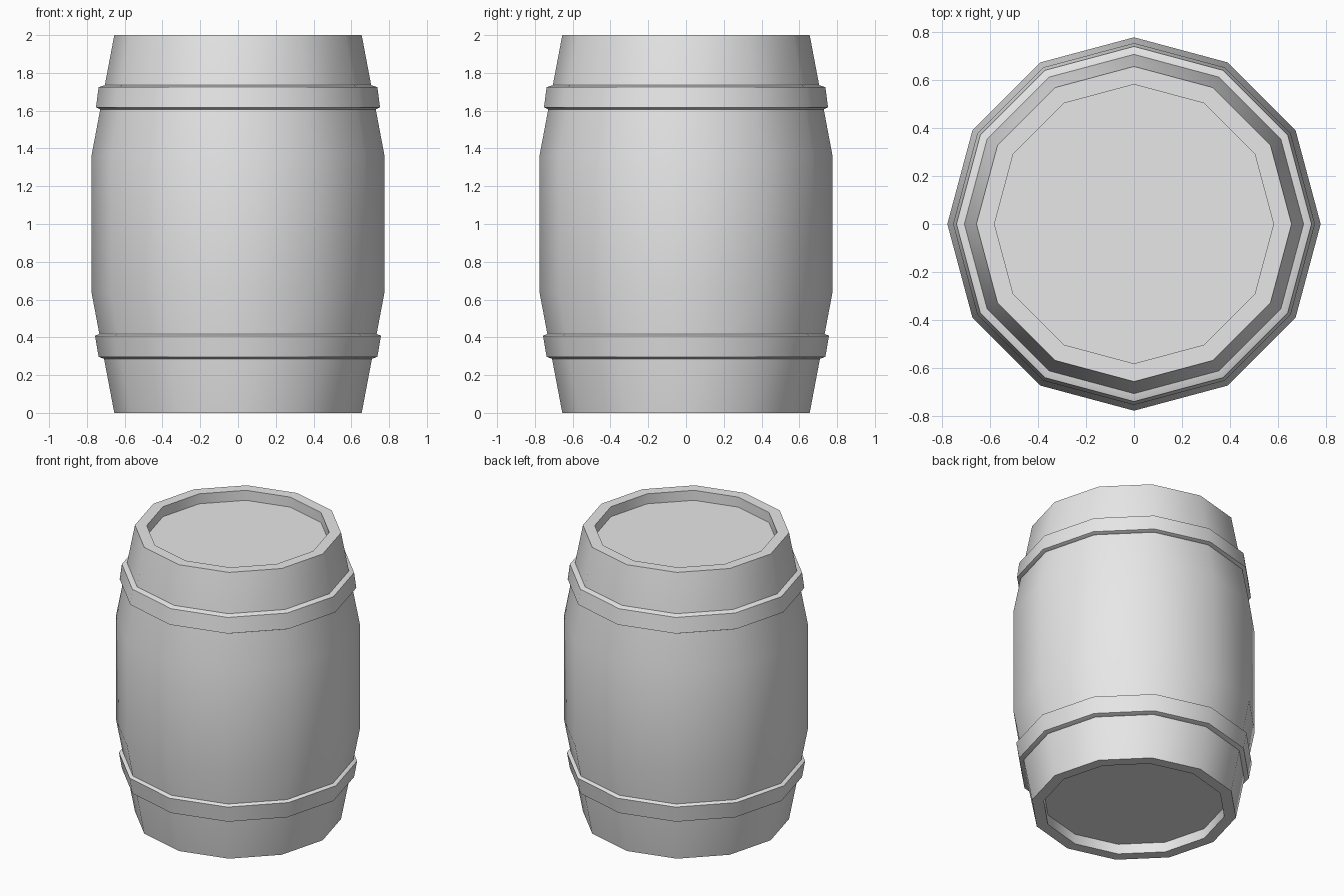
import bpy, math

old = bpy.data.objects.get("Cube")
if old:
    bpy.data.objects.remove(old, do_unlink=True)

SIDES = 12

grey = bpy.data.materials.new("plain_grey")
grey.use_nodes = True
grey.diffuse_color = (0.8, 0.8, 0.8, 1)
grey.node_tree.nodes["Principled BSDF"].inputs["Base Color"].default_value = (0.8, 0.8, 0.8, 1)


def lathe(name, profile, closed=False):
    """Turn a (radius, z) profile, listed bottom to top outside, around z."""
    n = len(profile)
    verts = []
    for i in range(SIDES):
        a = math.tau * i / SIDES
        verts += [(r * math.cos(a), r * math.sin(a), z) for r, z in profile]
    faces = []
    for i in range(SIDES):
        p, q = i * n, (i + 1) % SIDES * n
        for j in range(n if closed else n - 1):
            k = (j + 1) % n
            faces.append((p + j, q + j, q + k, p + k))
    if not closed:
        # flat end lids
        faces.append([i * n for i in reversed(range(SIDES))])
        faces.append([i * n + n - 1 for i in range(SIDES)])
    mesh = bpy.data.meshes.new(name)
    mesh.from_pydata(verts, [], faces)
    mesh.materials.append(grey)
    obj = bpy.data.objects.new(name, mesh)
    bpy.context.collection.objects.link(obj)
    bpy.ops.object.select_all(action="DESELECT")
    obj.select_set(True)
    bpy.context.view_layer.objects.active = obj
    bpy.ops.object.shade_smooth_by_angle(angle=math.radians(35))
    return obj


# Bulging body with a raised rim around a recessed lid at each end
rim, lip, belly, recess = 0.655, 0.58, 0.776, 0.07
lathe("barrel_body", [(lip, recess), (lip, 0), (rim, 0), (belly, 0.64),
                      (belly, 1.36), (rim, 2), (lip, 2), (lip, 2 - recess)])

# Bevelled hoops, each leaning with the body
lathe("lower_hoop", [(0.69, 0.286), (0.709, 0.286), (0.738, 0.297),
                     (0.757, 0.408), (0.734, 0.419), (0.69, 0.419)], closed=True)
lathe("upper_hoop", [(0.69, 1.607), (0.729, 1.607), (0.752, 1.618),
                     (0.738, 1.724), (0.706, 1.735), (0.69, 1.735)], closed=True)
